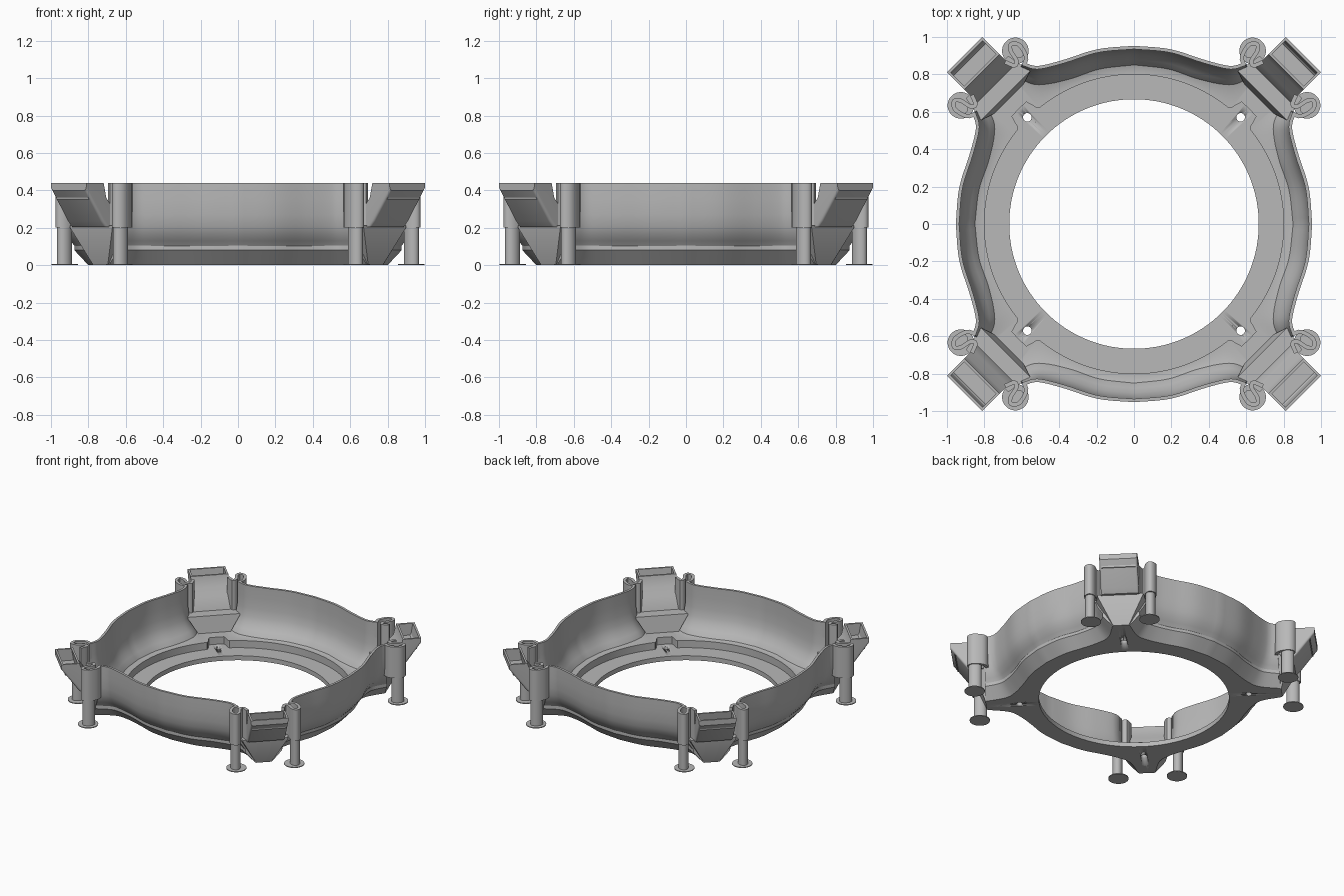
import bpy, bmesh, math
from mathutils import Vector, Matrix

cube = bpy.data.objects.get("Cube")
if cube:
    bpy.data.objects.remove(cube, do_unlink=True)

grey = bpy.data.materials.new("plain grey")
grey.use_nodes = True
colour = (0.48, 0.48, 0.48, 1)
grey.diffuse_color = colour
grey.node_tree.nodes["Principled BSDF"].inputs["Base Color"].default_value = colour


def finish(name, bm, turn=0, angle=35):
    bmesh.ops.recalc_face_normals(bm, faces=bm.faces)
    mesh = bpy.data.meshes.new(name)
    bm.to_mesh(mesh)
    bm.free()
    mesh.materials.append(grey)
    obj = bpy.data.objects.new(name, mesh)
    bpy.context.collection.objects.link(obj)
    obj.rotation_euler.z = turn
    bpy.ops.object.select_all(action='DESELECT')
    obj.select_set(True)
    bpy.context.view_layer.objects.active = obj
    bpy.ops.object.shade_smooth_by_angle(angle=math.radians(angle))
    return obj


def spline(pts, steps=6):
    """Smooth path through a few points."""
    p = [Vector(q) for q in pts]
    p = [2 * p[0] - p[1]] + p + [2 * p[-1] - p[-2]]
    out = []
    for i in range(1, len(p) - 2):
        a, b, c, d = p[i - 1:i + 3]
        for k in range(steps):
            t = k / steps
            out.append(0.5 * (2 * b + (c - a) * t + (2 * a - 5 * b + 4 * c - d) * t * t
                              + (3 * b - a - 3 * c + d) * t ** 3))
    return out + [p[-2]]


def offset(path, d):
    out = []
    for i, p in enumerate(path):
        t = (path[min(i + 1, len(path) - 1)] - path[max(i - 1, 0)]).normalized()
        out.append(p + Vector((-t.y, t.x)) * d)
    return out


def both_sides(half):
    """Mirror a half path across x = 0."""
    return [Vector((-p.x, p.y)) for p in reversed(half[1:])] + half


def loft(bm, sections, closed):
    rows = [[bm.verts.new(p) for p in s] for s in sections]
    n = len(rows[0])
    for i in range(len(rows) if closed else len(rows) - 1):
        a, b = rows[i], rows[(i + 1) % len(rows)]
        for j in range(n):
            k = (j + 1) % n
            bm.faces.new((a[j], a[k], b[k], b[j]))
    if not closed:
        bm.faces.new(rows[0])
        bm.faces.new(rows[-1])


def lift(p, z):
    return Vector((p.x, p.y, z))


# Plan curves of one side: wall rim, wall foot and underside outline
rim = both_sides(spline([(0, .935), (.19, .917), (.36, .864), (.48, .832), (.54, .829), (.595, .848)]))
foot = both_sides(spline([(0, .847), (.18, .825), (.33, .775), (.46, .745), (.55, .747), (.655, .80)]))
under = both_sides(spline([(0, .80), (.18, .78), (.33, .732), (.46, .698), (.56, .70), (.69, .775)]))
rim_out, foot_out, ledge = offset(rim, .018), offset(foot, .018), offset(foot, .028)

# Curved side walls
profile = [(0, .085), (.12, .105), (.36, .13), (.64, .165), (.84, .21), (.95, .27), (1, .35), (1, .44)]
for side in range(4):
    bm = bmesh.new()
    sections = []
    for i in range(len(rim)):
        inner = [lift(foot[i].lerp(rim[i], s), z) for s, z in profile]
        outer = [lift(foot_out[i].lerp(rim_out[i], s), z) for s, z in reversed(profile)]
        sections.append(inner + outer)
    loft(bm, sections, False)
    finish("side_wall", bm, side * math.pi / 2)

# Base plate with a stepped seat around the round opening
GAP = 16


def with_gap(path):
    """Carry a side path straight across the corner to the next side."""
    end = path[-1]
    nxt = Vector((end.y, end.x))
    return path + [end.lerp(nxt, k / GAP) for k in range(1, GAP)]


def seat_radius(a):
    off = abs((a + math.pi / 4) % (math.pi / 2) - math.pi / 4)
    off = math.pi / 4 - off
    return .80 + .07 * min(1, max(0, (.09 - off) / .025))


sections = []
for side in range(4):
    rot = Matrix.Rotation(-side * math.pi / 2, 3, 'Z')
    for f, u, l in zip(with_gap(foot), with_gap(under), with_gap(ledge)):
        a = math.atan2(f.y, f.x)
        ray = Vector((math.cos(a), math.sin(a)))
        hole, seat = ray * .667, ray * seat_radius(a)
        ring = [lift(hole, 0), lift(u, 0), lift(l, .08), lift(l, .105), lift(f, .09),
                lift(seat, .09), lift(seat, .035), lift(hole, .035)]
        sections.append([rot @ p for p in ring])
bm = bmesh.new()
loft(bm, sections, True)
base = finish("base_plate", bm, angle=30)

# Screw holes
bm = bmesh.new()
for x in (-.57, .57):
    for y in (-.57, .57):
        bmesh.ops.create_cone(bm, cap_ends=True, segments=24, radius1=.023, radius2=.023, depth=.4,
                              matrix=Matrix.Translation((x, y, 0)))
cutter = finish("screw_hole_cutter", bm)
cutter.hide_render = True
cutter.hide_set(True)
cut = base.modifiers.new("screw holes", 'BOOLEAN')
cut.operation, cut.object, cut.solver = 'DIFFERENCE', cutter, 'EXACT'


# Corner parts: local x runs outward along the diagonal
def funnel(turn):
    bm = bmesh.new()
    for s in (-1, 1):
        for u, v, z in [(.93, .06, 0), (1.04, .055, 0), (.95, .075, .09), (1.06, .075, .06),
                        (.97, .185, .2), (1.11, .16, .2), (.97, .185, .212), (1.11, .16, .212)]:
            bm.verts.new((u, s * v, z))
    bmesh.ops.convex_hull(bm, input=bm.verts)
    finish("corner_funnel", bm, turn, 20)


def pocket(turn):
    bm = bmesh.new()
    shape = [(1.05, .205), (1.13, .205), (1.16, .235), (1.28, .40), (1.28, .44),
             (1.15, .44), (1.13, .36), (1.085, .31)]
    ends = [[bm.verts.new((u, s * .134, z)) for u, z in shape] for s in (-1, 1)]
    n = len(shape)
    for j in range(n):
        k = (j + 1) % n
        face = bm.faces.new((ends[0][j], ends[0][k], ends[1][k], ends[1][j]))
        if j == 4:
            top = face
    for e in ends:
        bm.faces.new(e)
    bmesh.ops.recalc_face_normals(bm, faces=bm.faces)
    edges = [e for e in bm.edges if abs(e.verts[0].co.y - e.verts[1].co.y) < .01
             and all(v.co.x > 1.12 and v.co.z < .43 for v in e.verts)]
    # Open top
    bmesh.ops.inset_region(bm, faces=[top], thickness=.02)
    deep = bmesh.ops.extrude_discrete_faces(bm, faces=[top])["faces"][0]
    for v in deep.verts:
        v.co += Vector((-.015, 0, -.09))
    bmesh.ops.bevel(bm, geom=edges, offset=.015, segments=3, affect='EDGES', profile=.5)
    finish("corner_pocket", bm, turn)


def spring_clip(turn, s):
    path = spline([(1.015, .18), (1.04, .225), (1.11, .243), (1.145, .215), (1.12, .188),
                   (1.065, .175), (1.05, .148), (1.10, .125)], 4)
    bm = bmesh.new()
    sections = []
    for a, b in zip(offset(path, .011), offset(path, -.011)):
        sections.append([Vector((p.x, s * p.y, z)) for p, z in ((a, .2), (a, .44), (b, .44), (b, .2))])
    loft(bm, sections, False)
    finish("spring_clip", bm, turn)


def leg(turn, s):
    bm = bmesh.new()
    post = Matrix.Translation((1.10, s * .212, .105)) @ Matrix.Diagonal((1.3, 1, 1, 1))
    bmesh.ops.create_cone(bm, cap_ends=True, segments=20, radius1=.035, radius2=.035, depth=.21, matrix=post)
    finish("leg", bm, turn)
    bm = bmesh.new()
    bmesh.ops.create_cone(bm, cap_ends=True, segments=40, radius1=.071, radius2=.071, depth=.006,
                          matrix=Matrix.Translation((1.103, s * .206, .003)))
    finish("foot_pad", bm, turn)


for corner in range(4):
    turn = math.pi / 4 + corner * math.pi / 2
    funnel(turn)
    pocket(turn)
    for s in (-1, 1):
        spring_clip(turn, s)
        leg(turn, s)
